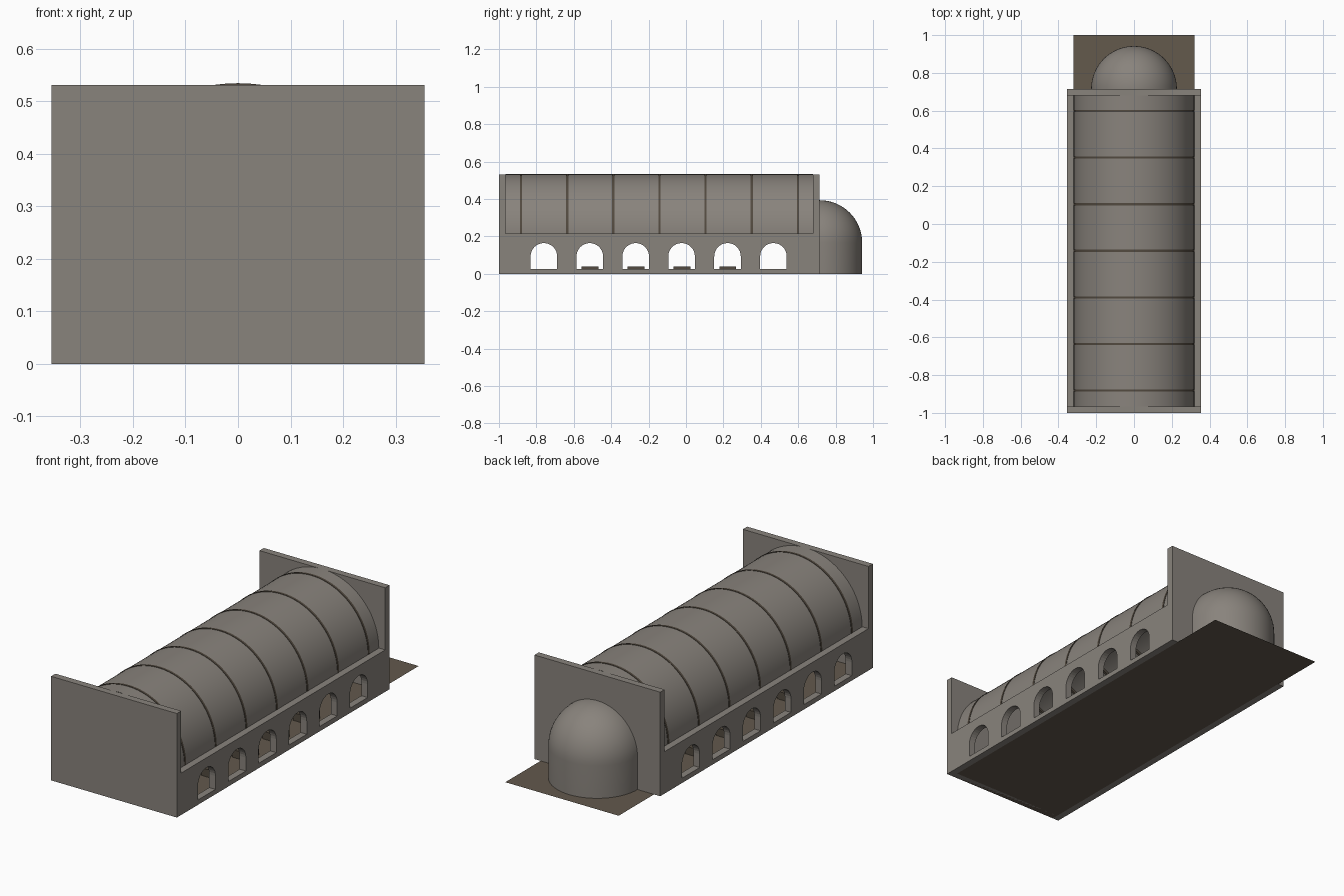
import bpy, bmesh, math
from mathutils import Matrix

if "Cube" in bpy.data.objects:
    bpy.data.objects.remove(bpy.data.objects["Cube"])


def material(name, rgb):
    m = bpy.data.materials.new(name)
    m.diffuse_color = (*rgb, 1)
    m.use_nodes = True
    m.node_tree.nodes["Principled BSDF"].inputs["Base Color"].default_value = m.diffuse_color
    return m


STONE = material("grey stone", (0.25, 0.228, 0.203))
FLOOR = material("brown floor", (0.125, 0.10, 0.073))
RIB = material("dark timber", (0.085, 0.068, 0.05))

R, SPRING = 0.319, 0.213            # vault radius and springing height
Y0, Y1 = -1.0, 0.715                # outer faces of the end walls
T = 0.035                           # wall thickness
BAY = 0.2455                        # rib and window spacing


def add_mesh(name, verts, faces, mat, smooth=False):
    me = bpy.data.meshes.new(name)
    me.from_pydata(verts, [], faces)
    bm = bmesh.new()
    bm.from_mesh(me)
    bmesh.ops.remove_doubles(bm, verts=bm.verts, dist=1e-5)
    bmesh.ops.recalc_face_normals(bm, faces=bm.faces)
    bm.to_mesh(me)
    bm.free()
    me.materials.append(mat)
    ob = bpy.data.objects.new(name, me)
    bpy.context.collection.objects.link(ob)
    if smooth:
        bpy.context.view_layer.objects.active = ob
        bpy.ops.object.select_all(action='DESELECT')
        ob.select_set(True)
        bpy.ops.object.shade_smooth_by_angle(angle=math.radians(35))
    return ob


def box(name, x0, x1, y0, y1, z0, z1, mat):
    v = [(x, y, z) for x in (x0, x1) for y in (y0, y1) for z in (z0, z1)]
    f = [(0, 1, 3, 2), (4, 6, 7, 5), (0, 4, 5, 1), (2, 3, 7, 6), (0, 2, 6, 4), (1, 5, 7, 3)]
    return add_mesh(name, v, f, mat)


def grid_faces(rows, cols, wrap=False):
    last = cols if wrap else cols - 1
    return [(i * cols + j, i * cols + (j + 1) % cols,
             (i + 1) * cols + (j + 1) % cols, (i + 1) * cols + j)
            for i in range(rows - 1) for j in range(last)]


def arch_sweep(name, section, mat, wrap, n=48):
    """Sweep (radius, y) points along the half-circle of the vault."""
    verts = []
    for i in range(n + 1):
        a = math.pi * i / n
        verts += [(r * math.cos(a), y, SPRING + r * math.sin(a)) for r, y in section]
    return add_mesh(name, verts, grid_faces(n + 1, len(section), wrap), mat, True)


# floor sheet, runs out behind the apse
add_mesh("floor", [(-0.32, Y0 + 0.002, 0), (0.32, Y0 + 0.002, 0), (0.32, 1, 0), (-0.32, 1, 0)],
         [(0, 1, 2, 3)], FLOOR)

# end walls
box("front_wall", -0.355, 0.355, Y0, Y0 + T, 0, 0.531, STONE)
box("back_wall", -0.355, 0.355, Y1 - T, Y1, 0, 0.531, STONE)


# side walls with arched openings, from filled outlines
def side_wall(name, x):
    cu = bpy.data.curves.new(name, 'CURVE')
    cu.dimensions, cu.fill_mode, cu.extrude = '2D', 'BOTH', T / 2

    def outline(pts):
        s = cu.splines.new('POLY')
        s.points.add(len(pts) - 1)
        for p, (u, v) in zip(s.points, pts):
            p.co = (u, v, 0, 1)
        s.use_cyclic_u = True

    a, b = Y0 + T, Y1 - T
    outline([(a, 0), (b, 0), (b, 0.214), (a, 0.214)])
    for k in range(6):
        c = -0.76 + BAY * k
        arc = [(c + 0.071 * math.cos(math.pi * i / 16), 0.093 + 0.071 * math.sin(math.pi * i / 16))
               for i in range(17)]
        outline([(c - 0.071, 0.025), (c + 0.071, 0.025)] + arc)
    tmp = bpy.data.objects.new(name + "_outline", cu)
    bpy.context.collection.objects.link(tmp)
    bpy.context.view_layer.update()
    me = bpy.data.meshes.new_from_object(tmp.evaluated_get(bpy.context.evaluated_depsgraph_get()))
    bpy.data.objects.remove(tmp)
    me.transform(Matrix.Translation((x, 0, 0)) @ Matrix.Rotation(math.pi / 2, 4, 'Z')
                 @ Matrix.Rotation(math.pi / 2, 4, 'X'))
    ob = add_mesh(name, [v.co[:] for v in me.vertices], [p.vertices[:] for p in me.polygons], STONE)
    return ob


side_wall("right_wall", 0.3375)
side_wall("left_wall", -0.3375)

# barrel vault and its ribs
arch_sweep("vault", [(R, Y0 + T), (R, Y1 - T)], STONE, False)
for k in range(7):
    y = -0.882 + BAY * 1.005 * k
    arch_sweep(f"rib_{k + 1}", [(R - 0.012, y - 0.006), (R + 0.002, y - 0.006),
                                (R + 0.002, y + 0.006), (R - 0.012, y + 0.006)], RIB, True)

# apse: half drum with a quarter-sphere roof
AR, AZ, N = 0.227, 0.166, 32
profile = [(AR, 0.0)] + [(AR * math.cos(math.pi / 2 * i / 16), AZ + AR * math.sin(math.pi / 2 * i / 16))
                         for i in range(17)]
verts = [(r * math.cos(math.pi * j / N), Y1 + r * math.sin(math.pi * j / N), z)
         for r, z in profile for j in range(N + 1)]
add_mesh("apse", verts, grid_faces(len(profile), N + 1), STONE, True)

# low slabs standing along both sides of the nave, and the altar
for k in range(4):
    y = -0.513 + BAY * k
    for side, x in (("left", -0.23), ("right", 0.23)):
        box(f"{side}_slab_{k + 1}", x - 0.045, x + 0.045, y - 0.045, y + 0.045, 0.001, 0.04, RIB)
box("altar", -0.06, 0.06, 0.76, 0.83, 0.001, 0.08, RIB)
